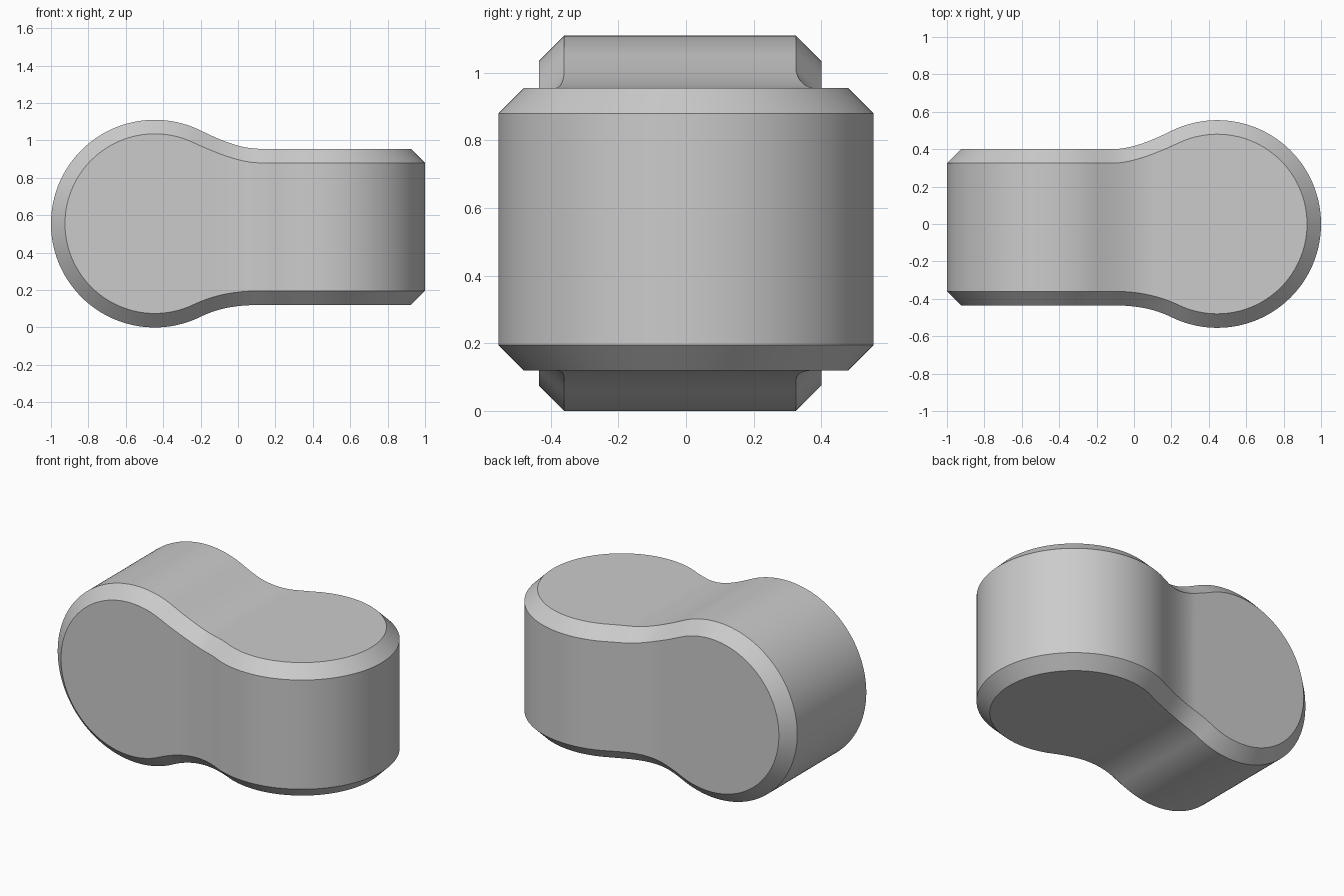
import bpy, bmesh, math
from mathutils import Vector

cube = bpy.data.objects.get("Cube")
if cube:
    bpy.data.objects.remove(cube, do_unlink=True)

RADIUS = 0.555            # round lobe
CENTRE = 1 - RADIUS       # lobe centre along the body
CHAMFER = 0.075
FLAT = {1: 0.40, -1: 0.435}   # half thickness of the flat bar, per side
B0, B1 = -0.12, 0.2       # blend from flat bar to lobe
MID_Z = RADIUS


def half_width(s, side):
    """Outline height on one side: flat bar, smooth blend, then circle."""
    if s <= B0:
        return FLAT[side]
    if s >= B1:
        return math.sqrt(max(0, RADIUS ** 2 - (s - CENTRE) ** 2))
    length = B1 - B0
    end = math.sqrt(RADIUS ** 2 - (B1 - CENTRE) ** 2)
    slope = (CENTRE - B1) / end * length
    t = (s - B0) / length
    rise = 3 * t * t - 2 * t ** 3
    return FLAT[side] * (1 - rise) + end * rise + slope * (t ** 3 - t * t)


def side_path(side, blend_steps=14, arc_steps=56):
    """Outer and inset outline points from the middle to the lobe tip."""
    points = []
    for i in range(blend_steps):
        u = B1 * i / blend_steps
        w = half_width(u, side)
        slope = (half_width(u + 0.001, side) - half_width(u - 0.001, side)) / 0.002
        normal = Vector((-slope, 1)).normalized()
        k = u / B1
        normal.x *= k
        normal.y = normal.y * k + 1 - k
        points.append((u, w * side, u - normal.x * CHAMFER, (w - normal.y * CHAMFER) * side))
    start = math.acos((B1 - CENTRE) / RADIUS)
    for i in range(arc_steps + 1):
        a = start * (1 - i / arc_steps)
        c, s = math.cos(a), math.sin(a) * side
        r = RADIUS - CHAMFER
        points.append((CENTRE + RADIUS * c, RADIUS * s, CENTRE + r * c, r * s))
    return points


def add_half(bm, place):
    """One lobe with chamfered ends, left open at the middle seam."""
    top, bottom = side_path(1), side_path(-1)
    path = top + bottom[-2::-1]
    n, strips = len(path), 14
    rings = []
    for side, inset in ((-1, True), (-1, False), (1, False), (1, True)):
        ring = []
        for u, w, iu, iw in path:
            if inset:
                p = (iu, iw, side * half_width(-iu, side))
            else:
                p = (u, w, side * (half_width(-u, side) - CHAMFER))
            ring.append(bm.verts.new(place(*p)))
        rings.append(ring)
    # Chamfers and outer wall
    for a, b in zip(rings, rings[1:]):
        for i in range(n - 1):
            bm.faces.new((a[i], a[i + 1], b[i + 1], b[i]))
    # End faces
    for ring in (rings[0], rings[-1]):
        for i in range(strips):
            bm.faces.new((ring[i], ring[i + 1], ring[n - 2 - i], ring[n - 1 - i]))
        bm.faces.new(ring[strips:n - strips])


bm = bmesh.new()
# Right lobe lies on its side, left lobe stands upright
add_half(bm, lambda u, w, v: (-u, v, MID_Z + w))
add_half(bm, lambda u, w, v: (u, w, MID_Z + v))
bmesh.ops.remove_doubles(bm, verts=bm.verts, dist=0.0005)
bmesh.ops.recalc_face_normals(bm, faces=bm.faces)
mesh = bpy.data.meshes.new("twisted_link_body")
bm.to_mesh(mesh)
bm.free()
body = bpy.data.objects.new("twisted_link_body", mesh)
bpy.context.collection.objects.link(body)

# Plain grey finish
grey = bpy.data.materials.new("light grey")
grey.use_nodes = True
colour = (0.6, 0.6, 0.6, 1)
grey.diffuse_color = colour
grey.node_tree.nodes["Principled BSDF"].inputs["Base Color"].default_value = colour
mesh.materials.append(grey)

bpy.ops.object.select_all(action="DESELECT")
body.select_set(True)
bpy.context.view_layer.objects.active = body
bpy.ops.object.shade_smooth_by_angle(angle=math.radians(25))
